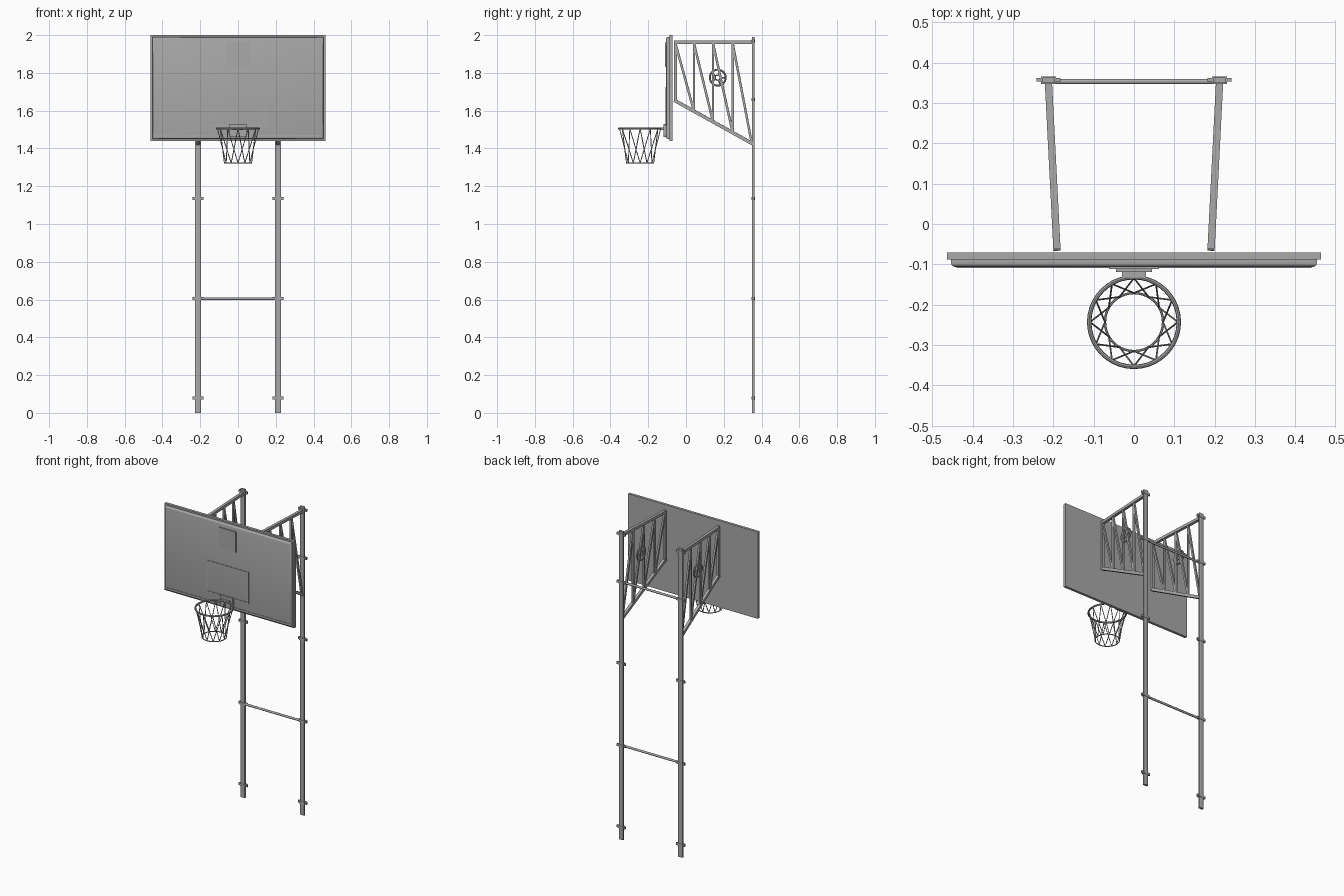
import bpy, bmesh, math
from mathutils import Vector, Matrix

if "Cube" in bpy.data.objects:
    bpy.data.objects.remove(bpy.data.objects["Cube"])

grey = bpy.data.materials.new("steel grey")
grey.diffuse_color = (0.4, 0.4, 0.4, 1)
grey.use_nodes = True
grey.node_tree.nodes["Principled BSDF"].inputs["Base Color"].default_value = grey.diffuse_color


def finish(name, bm, smooth=True):
    bmesh.ops.recalc_face_normals(bm, faces=bm.faces)
    me = bpy.data.meshes.new(name)
    bm.to_mesh(me)
    bm.free()
    me.materials.append(grey)
    ob = bpy.data.objects.new(name, me)
    bpy.context.collection.objects.link(ob)
    if smooth:
        bpy.ops.object.select_all(action='DESELECT')
        ob.select_set(True)
        bpy.context.view_layer.objects.active = ob
        bpy.ops.object.shade_smooth_by_angle(angle=math.radians(40))
    return ob


def box(bm, lo, hi):
    lo, hi = Vector(lo), Vector(hi)
    m = Matrix.Translation((lo + hi) / 2) @ Matrix.Diagonal((*(hi - lo), 1))
    return bmesh.ops.create_cube(bm, size=1, matrix=m)['verts']


def rod(bm, a, b, r, sides=8, square=False):
    a, b = Vector(a), Vector(b)
    d = b - a
    m = Matrix.Translation((a + b) / 2) @ d.to_track_quat('Z', 'Y').to_matrix().to_4x4()
    if square:
        bmesh.ops.create_cube(bm, size=1, matrix=m @ Matrix.Diagonal((2 * r, 2 * r, d.length, 1)))
    else:
        bmesh.ops.create_cone(bm, cap_ends=True, segments=sides, radius1=r, radius2=r,
                              depth=d.length, matrix=m)


def ring(bm, centre, radius, tube, axis='Z', n=40, m=8):
    rows = []
    for i in range(n):
        a = math.tau * i / n
        row = []
        for j in range(m):
            t = math.tau * j / m
            q = radius + tube * math.cos(t)
            u, v, w = q * math.cos(a), q * math.sin(a), tube * math.sin(t)
            p = Vector((u, v, w)) if axis == 'Z' else Vector((w, u, v))
            row.append(bm.verts.new(Vector(centre) + p))
        rows.append(row)
    for i in range(n):
        for j in range(m):
            r0, r1 = rows[i], rows[(i + 1) % n]
            bm.faces.new((r0[j], r1[j], r1[(j + 1) % m], r0[(j + 1) % m]))


# Backboard: rear frame slab and slightly smaller chamfered front panel
bm = bmesh.new()
box(bm, (-0.463, -0.088, 1.44), (0.463, -0.071, 2.0))
finish("backboard_frame", bm)
bm = bmesh.new()
box(bm, (-0.453, -0.106, 1.45), (0.453, -0.088, 1.99))
front = [e for e in bm.edges if all(v.co.y < -0.1 for v in e.verts)]
bmesh.ops.bevel(bm, geom=front, offset=0.009, segments=3, profile=0.5, affect='EDGES')
finish("backboard_panel", bm)

# Raised markings: upper square, target outline, lower strip
bm = bmesh.new()
box(bm, (-0.062, -0.112, 1.83), (0.062, -0.105, 1.962))
finish("upper_square", bm)
bm = bmesh.new()
for s in (-1, 1):
    box(bm, (s * 0.147 - 0.004, -0.109, 1.52), (s * 0.147 + 0.004, -0.105, 1.725))
for z in (1.52, 1.717):
    box(bm, (-0.143, -0.109, z), (0.143, -0.105, z + 0.008))
finish("target_outline", bm)
bm = bmesh.new()
box(bm, (-0.44, -0.109, 1.462), (0.44, -0.105, 1.47))
finish("lower_strip", bm)

# Hoop: mounting plate, bracket and rim
hoop = Vector((0, -0.243, 1.505))
bm = bmesh.new()
box(bm, (-0.045, -0.119, 1.46), (0.045, -0.105, 1.53))
box(bm, (-0.03, -0.132, 1.498), (0.03, -0.118, 1.512))
finish("hoop_bracket", bm)
bm = bmesh.new()
ring(bm, hoop, 0.111, 0.0055)
finish("rim", bm)

# Net: two families of twisted strands and a bottom ring
bm = bmesh.new()
count, twist = 12, math.radians(30)
for i in range(count):
    a = math.tau * i / count
    for s in (-1, 1):
        b = a + s * twist
        rod(bm, hoop + Vector((0.109 * math.cos(a), 0.109 * math.sin(a), 0)),
            hoop + Vector((0.072 * math.cos(b), 0.072 * math.sin(b), -0.182)), 0.0024, 6)
ring(bm, hoop + Vector((0, 0, -0.183)), 0.072, 0.003, m=6)
finish("net", bm)

# Cross bars between the posts
bm = bmesh.new()
for z in (0.605, 1.66):
    rod(bm, (-0.2, 0.353, z), (0.2, 0.353, z), 0.007, 10)
finish("cross_bars", bm)

for s, side in ((-1, "left"), (1, "right")):
    # Post
    bm = bmesh.new()
    box(bm, (s * 0.212 - 0.016, 0.349, 0), (s * 0.212 + 0.016, 0.363, 1.99))
    up = [e for e in bm.edges if abs(e.verts[0].co.z - e.verts[1].co.z) > 1]
    bmesh.ops.bevel(bm, geom=up, offset=0.004, segments=2, profile=0.5, affect='EDGES')
    finish(side + "_post", bm)

    # Clamps with bolt ears
    bm = bmesh.new()
    for z in (0.08, 0.605, 1.135, 1.66, 1.97):
        box(bm, (s * 0.212 - 0.019, 0.347, z - 0.008), (s * 0.212 + 0.019, 0.365, z + 0.008))
        box(bm, (s * 0.212 - 0.03, 0.353, z - 0.008), (s * 0.212 + 0.03, 0.362, z + 0.008))
    finish(side + "_clamps", bm)

    # Truss arm leaning inwards towards the board
    def at(y, z):
        return (s * (0.191 + 0.021 * (y + 0.062) / 0.412), y, z)

    def low(y):
        return 1.655 - (y + 0.062) * 0.555

    bm = bmesh.new()
    rod(bm, at(-0.062, 1.962), at(0.352, 1.962), 0.009, square=True)
    rod(bm, at(-0.062, low(-0.062)), at(0.352, low(0.352)), 0.009, square=True)
    rod(bm, at(-0.056, low(-0.062)), at(-0.056, 1.962), 0.008, square=True)
    ys = [-0.056, 0.042, 0.143, 0.247, 0.348]
    for y0, y1 in zip(ys, ys[1:]):
        rod(bm, at(y0, 1.957), at(y1, low(y1)), 0.006, square=True)
        if y1 < 0.3:
            rod(bm, at(y1, low(y1)), at(y1, 1.957), 0.006, square=True)
    finish(side + "_truss", bm)

    # Ball ornament: ring with inner ring and spokes
    bm = bmesh.new()
    c = Vector(at(0.168, 1.775))
    ring(bm, c, 0.042, 0.005, 'X', 28)
    ring(bm, c, 0.016, 0.004, 'X', 5, 6)
    for i in range(5):
        a = math.tau * i / 5
        d = Vector((0, math.cos(a), math.sin(a)))
        rod(bm, c + d * 0.016, c + d * 0.042, 0.004, 6)
    finish(side + "_ball_ornament", bm)
